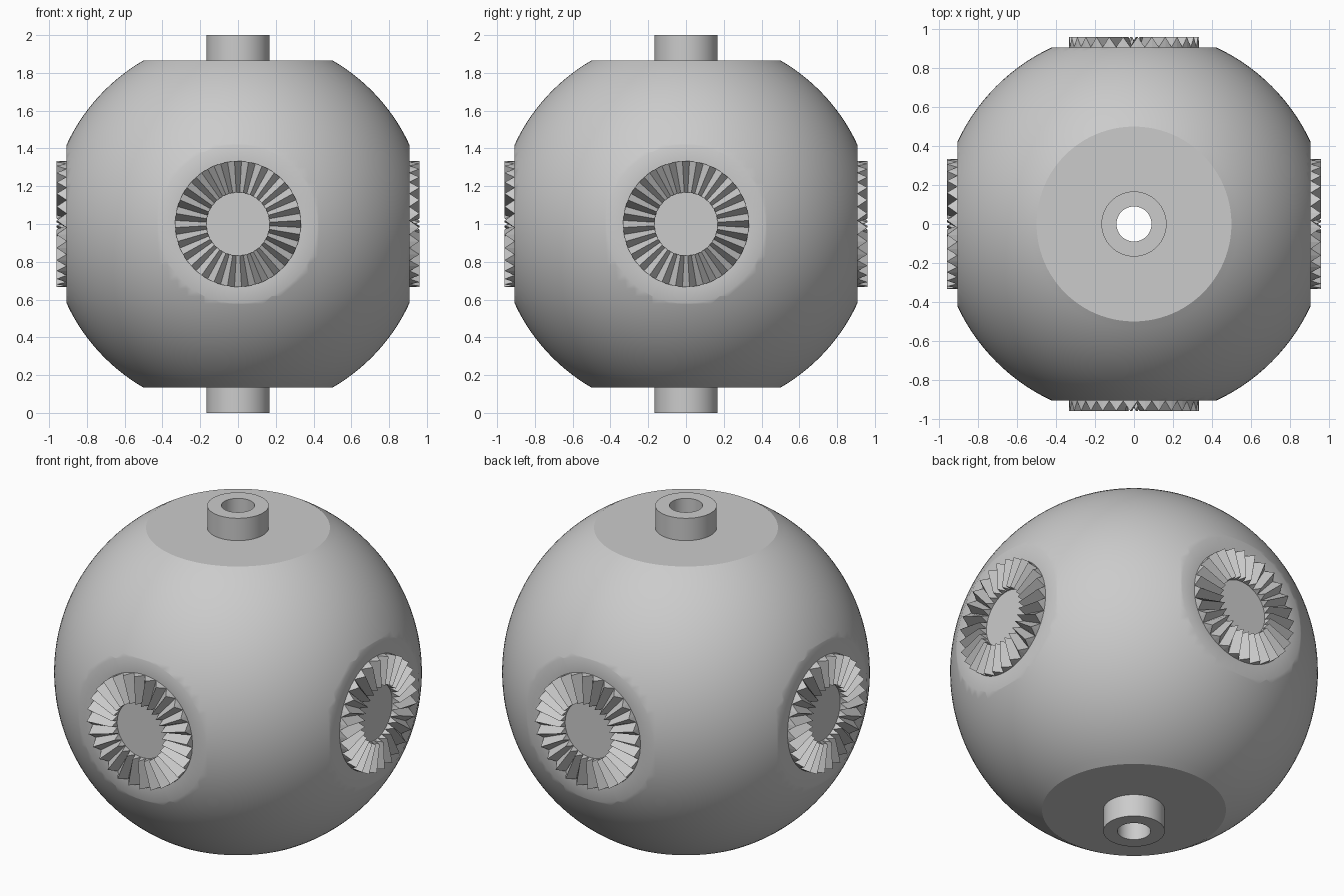
import bpy
import bmesh
import math
from mathutils import Matrix, Vector

cube = bpy.data.objects.get("Cube")
if cube:
    bpy.data.objects.remove(cube)

CENTRE = 1.0        # height of the ball's middle
POLE_CUT = 0.866    # distance from the middle to the top and bottom flats
SIDE_CUT = 0.907    # distance from the middle to the four side flats
BORE = 0.09
RING_OUT, RING_IN, RING_TOP = 0.333, 0.167, 0.96
TEETH = 28

grey = bpy.data.materials.new("plain grey")
grey.use_nodes = True
grey.diffuse_color = (0.6, 0.6, 0.6, 1)
grey.node_tree.nodes["Principled BSDF"].inputs["Base Color"].default_value = (0.6, 0.6, 0.6, 1)


def finish(bm, name, smooth_angle=None):
    """Turn a bmesh into a grey object."""
    bmesh.ops.recalc_face_normals(bm, faces=bm.faces)
    mesh = bpy.data.meshes.new(name)
    bm.to_mesh(mesh)
    bm.free()
    mesh.materials.append(grey)
    obj = bpy.data.objects.new(name, mesh)
    bpy.context.collection.objects.link(obj)
    if smooth_angle:
        bpy.ops.object.select_all(action="DESELECT")
        obj.select_set(True)
        bpy.context.view_layer.objects.active = obj
        bpy.ops.object.shade_smooth_by_angle(angle=math.radians(smooth_angle))
    return obj


def lathe(profile, steps):
    """Spin a closed (radius, height) profile around z."""
    bm = bmesh.new()
    verts = [bm.verts.new((r, 0, z)) for r, z in profile]
    edges = [bm.edges.new((a, b)) for a, b in zip(verts, verts[1:] + verts[:1])]
    bmesh.ops.spin(bm, geom=verts + edges, cent=(0, 0, 0), axis=(0, 0, 1),
                   angle=math.tau, steps=steps, use_merge=True)
    bmesh.ops.remove_doubles(bm, verts=bm.verts, dist=1e-5)
    return bm


# Ball with flat poles and a bore through it
limit = math.asin(POLE_CUT)
arc = [limit - 2 * limit * i / 48 for i in range(49)]
profile = [(BORE, CENTRE + POLE_CUT)]
profile += [(math.cos(a), CENTRE + math.sin(a)) for a in arc]
profile += [(BORE, CENTRE - POLE_CUT)]
ball = lathe(profile, 128)

# Four side flats, each with a level rim around its coupling
for k in range(4):
    normal = Matrix.Rotation(k * math.pi / 2, 3, "Z") @ Vector((0, -1, 0))
    cut = bmesh.ops.bisect_plane(
        ball, geom=ball.verts[:] + ball.edges[:] + ball.faces[:], dist=1e-5,
        plane_co=normal * SIDE_CUT + Vector((0, 0, CENTRE)),
        plane_no=normal, clear_outer=True)
    rim = [e for e in cut["geom_cut"] if isinstance(e, bmesh.types.BMEdge)]
    cap = bmesh.ops.edgeloop_fill(ball, edges=rim)["faces"]
    bmesh.ops.recalc_face_normals(ball, faces=ball.faces)
    bmesh.ops.inset_individual(ball, faces=cap, thickness=0.08)
finish(ball, "ball", 29)

# Hollow pegs at both poles
for name, low, high in (("top_peg", CENTRE + POLE_CUT, 2), ("bottom_peg", 0, CENTRE - POLE_CUT)):
    peg = lathe([(BORE, low), (RING_IN, low), (RING_IN, high), (BORE, high)], 96)
    finish(peg, name, 30)


def toothed_ring(name, turn):
    """Ring of radial triangular teeth facing outwards from one side flat."""
    bm = bmesh.new()
    rows = []
    for i in range(2 * TEETH):
        a = (i + 0.5) * math.pi / TEETH
        tip = SIDE_CUT + 0.001 if i % 2 else RING_TOP
        rows.append([bm.verts.new((r * math.cos(a), -y, CENTRE + r * math.sin(a)))
                     for r, y in ((RING_IN, SIDE_CUT - 0.01), (RING_OUT, SIDE_CUT - 0.01),
                                  (RING_OUT, tip), (RING_IN, tip))])
    for a, b in zip(rows, rows[1:] + rows[:1]):
        for j in range(4):
            n = (j + 1) % 4
            bm.faces.new((a[j], a[n], b[n], b[j]))
    bm.transform(Matrix.Rotation(turn, 4, "Z"))
    finish(bm, name)


# One toothed coupling on each side
for k, side in enumerate(("front", "left", "back", "right")):
    toothed_ring(side + "_toothed_ring", k * math.pi / 2)
